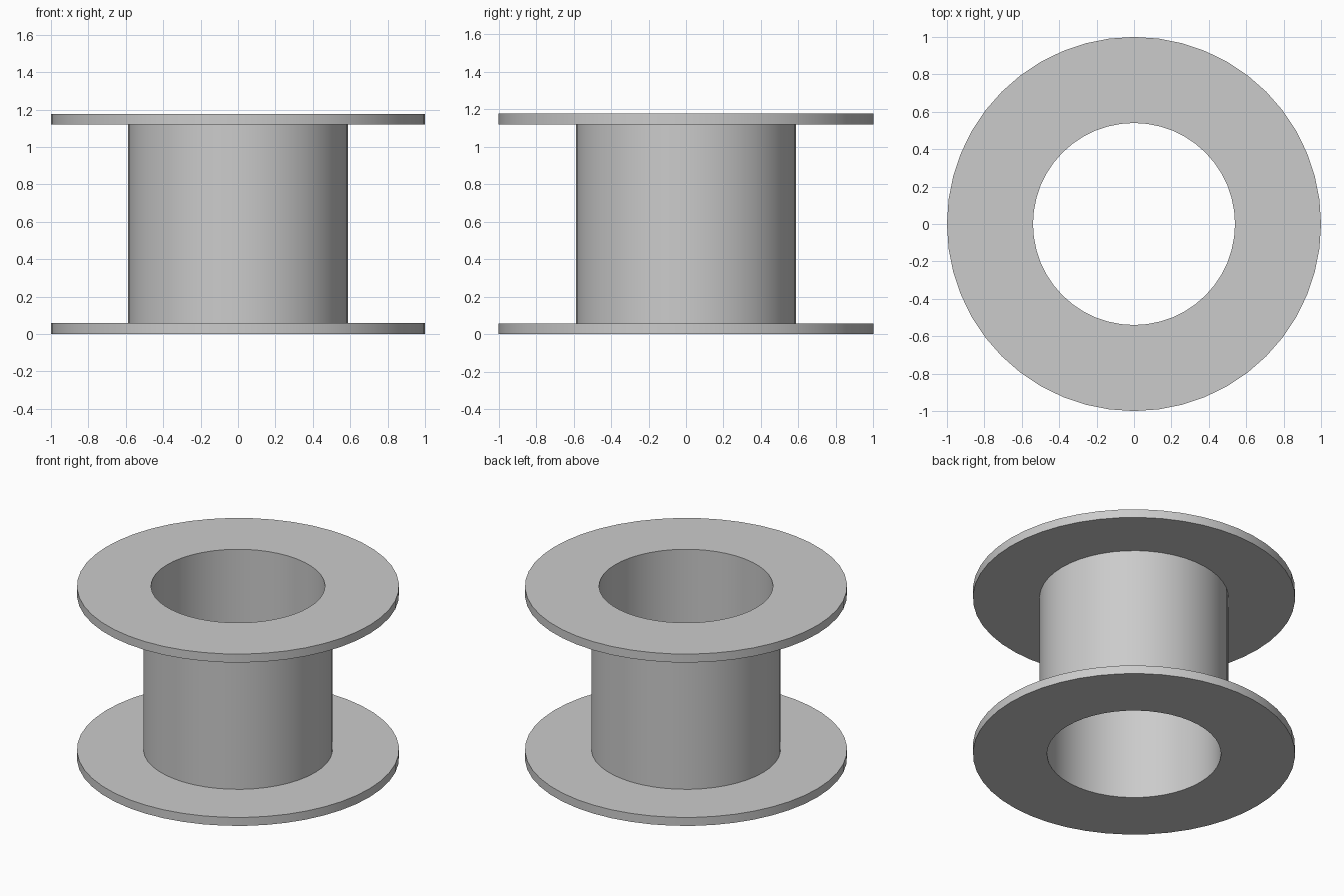
import bpy
import bmesh
import math

SEGMENTS = 48
HEIGHT, FLANGE = 1.177, 0.058
RIM, CORE, BORE = 1.0, 0.587, 0.54

cube = bpy.data.objects.get("Cube")
if cube:
    bpy.data.objects.remove(cube, do_unlink=True)

grey = bpy.data.materials.new("light_grey")
grey.use_nodes = True
colour = (0.6, 0.6, 0.6, 1)
grey.diffuse_color = colour
grey.node_tree.nodes["Principled BSDF"].inputs["Base Color"].default_value = colour


def lathe(name, profile):
    """Spin a closed (radius, height) profile around the z axis."""
    bm = bmesh.new()
    verts = [bm.verts.new((r, 0, z)) for r, z in profile]
    edges = [bm.edges.new((a, b)) for a, b in zip(verts, verts[1:] + verts[:1])]
    bmesh.ops.spin(bm, geom=verts + edges, cent=(0, 0, 0), axis=(0, 0, 1),
                   angle=math.tau, steps=SEGMENTS, use_duplicate=False)
    bmesh.ops.remove_doubles(bm, verts=bm.verts[:], dist=0.0001)
    bmesh.ops.recalc_face_normals(bm, faces=bm.faces[:])
    mesh = bpy.data.meshes.new(name)
    bm.to_mesh(mesh)
    bm.free()
    mesh.materials.append(grey)
    obj = bpy.data.objects.new(name, mesh)
    bpy.context.collection.objects.link(obj)
    bpy.ops.object.select_all(action="DESELECT")
    obj.select_set(True)
    bpy.context.view_layer.objects.active = obj
    bpy.ops.object.shade_smooth_by_angle(angle=math.radians(30))
    return obj


# Hollow spool: two flanges joined by a thin tubular core
top = HEIGHT - FLANGE
lathe("spool", [
    (BORE, 0), (RIM, 0), (RIM, FLANGE), (CORE, FLANGE),
    (CORE, top), (RIM, top), (RIM, HEIGHT), (BORE, HEIGHT),
])
